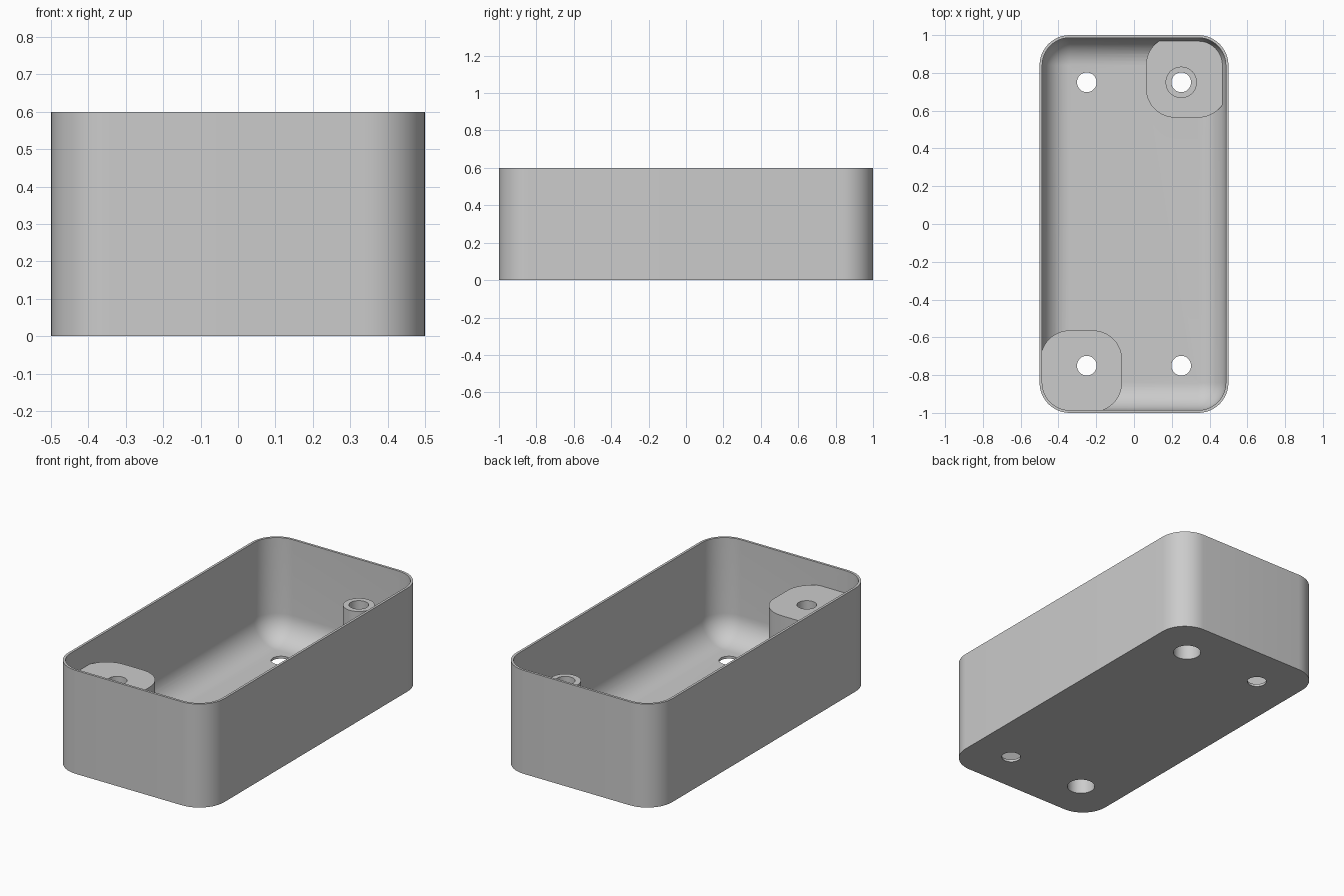
import bpy, bmesh, math

if "Cube" in bpy.data.objects:
    bpy.data.objects.remove(bpy.data.objects["Cube"], do_unlink=True)

HALF_X, HALF_Y, HEIGHT = 0.5, 1.0, 0.6
CORNER, WALL = 0.16, 0.014
FILLET = CORNER - WALL          # cove between wall and floor
SEG = 12
POST_TOP = 0.47
POST = (0.25, 0.75)             # post position, mirrored for the other corner

grey = bpy.data.materials.new("light grey plastic")
grey.use_nodes = True
tone = (0.6, 0.6, 0.6, 1)
grey.diffuse_color = tone
grey.node_tree.nodes["Principled BSDF"].inputs["Base Color"].default_value = tone


def rounded_rect(cx, cy, hx, hy, r):
    """Outline of a rounded rectangle, counter-clockwise."""
    pts = []
    for k, (sx, sy) in enumerate([(1, 1), (-1, 1), (-1, -1), (1, -1)]):
        for i in range(SEG + 1):
            a = (k + i / SEG) * math.pi / 2
            pts.append((cx + sx * (hx - r) + r * math.cos(a),
                        cy + sy * (hy - r) + r * math.sin(a)))
    return pts


def loft(name, rings):
    """Skin a stack of (outline, z) rings and cap both ends."""
    bm = bmesh.new()
    loops = [[bm.verts.new((x, y, z)) for x, y in pts] for pts, z in rings]
    n = len(loops[0])
    for a, b in zip(loops, loops[1:]):
        for i in range(n):
            j = (i + 1) % n
            bm.faces.new((a[i], a[j], b[j], b[i]))
    bm.faces.new(loops[0][::-1])
    bm.faces.new(loops[-1])
    bmesh.ops.recalc_face_normals(bm, faces=bm.faces)
    mesh = bpy.data.meshes.new(name)
    bm.to_mesh(mesh)
    bm.free()
    mesh.materials.append(grey)
    ob = bpy.data.objects.new(name, mesh)
    bpy.context.collection.objects.link(ob)
    return ob


def cylinder(name, x, y, r, z0, z1):
    n = 48
    pts = [(x + r * math.cos(i * math.tau / n), y + r * math.sin(i * math.tau / n))
           for i in range(n)]
    return loft(name, [(pts, z0), (pts, z1)])


def combine(target, other, operation):
    """Apply a boolean and discard the helper."""
    other.hide_render = True
    mod = target.modifiers.new(operation.lower(), "BOOLEAN")
    mod.operation, mod.object, mod.solver = operation, other, "EXACT"
    bpy.context.view_layer.objects.active = target
    bpy.ops.object.modifier_apply(modifier=mod.name)
    bpy.data.objects.remove(other, do_unlink=True)


def box_ring(inset):
    return rounded_rect(0, 0, HALF_X - inset, HALF_Y - inset, CORNER - inset)


# Open tray: outer wall, thin rim, inner wall, coved floor
rings = [(box_ring(0), 0), (box_ring(0), HEIGHT), (box_ring(WALL), HEIGHT)]
for i in range(SEG + 1):
    a = i / SEG * math.radians(88)
    rings.append((box_ring(WALL + FILLET * (1 - math.cos(a))),
                  WALL + FILLET * (1 - math.sin(a))))
enclosure = loft("enclosure", rings)


# Corner blocks: a tall one at front right, a low pad at back left
def corner_block(name, side, top):
    bury = WALL * 0.4
    half = 0.2155
    pts = rounded_rect(side * (HALF_X - bury - half), side * (HALF_Y - bury - half),
                       half, half, CORNER - bury)
    return loft(name, [(pts, bury), (pts, top)])


combine(enclosure, corner_block("tall_block", -1, POST_TOP), "UNION")
combine(enclosure, corner_block("low_pad", 1, 0.09), "UNION")

# Screw tube standing on the low pad
combine(enclosure, cylinder("screw_tube", *POST, 0.083, 0.05, POST_TOP), "UNION")

# Four through holes, with wide screw head recesses under the two posts
for sx in (-1, 1):
    for sy in (-1, 1):
        x, y = sx * POST[0], sy * POST[1]
        combine(enclosure, cylinder("hole_cutter", x, y, 0.052, -0.1, 0.7), "DIFFERENCE")
        if sx == sy:
            combine(enclosure, cylinder("recess_cutter", x, y, 0.075, -0.1, 0.12), "DIFFERENCE")

bpy.ops.object.select_all(action="DESELECT")
enclosure.select_set(True)
bpy.context.view_layer.objects.active = enclosure
bpy.ops.object.shade_smooth_by_angle(angle=math.radians(30))
